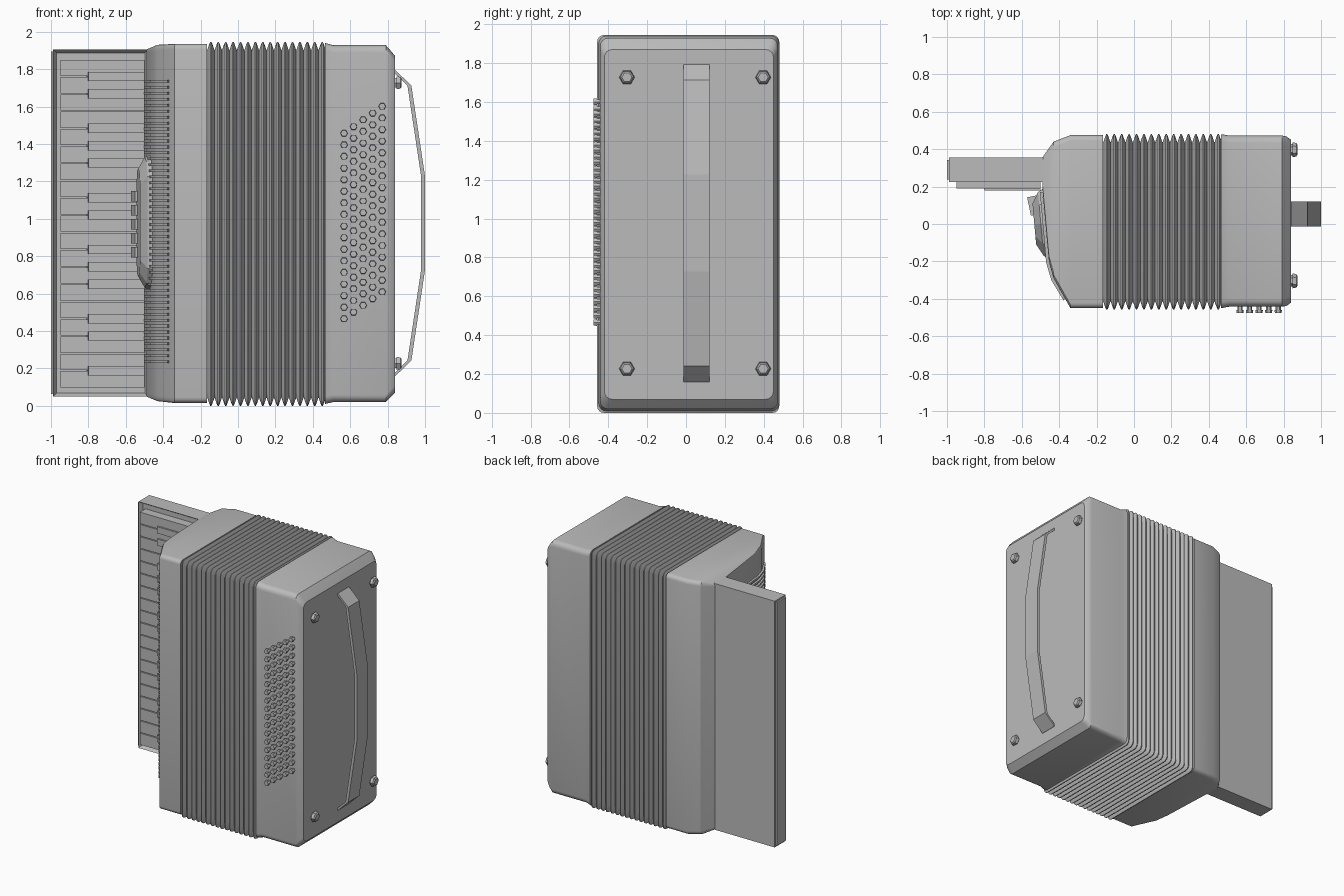
import bpy, bmesh, math
from mathutils import Matrix, Vector

if "Cube" in bpy.data.objects:
    bpy.data.objects.remove(bpy.data.objects["Cube"])

grey = bpy.data.materials.new("plain grey")
grey.use_nodes = True
COLOUR = (0.5, 0.5, 0.5, 1)
grey.diffuse_color = COLOUR
grey.node_tree.nodes["Principled BSDF"].inputs["Base Color"].default_value = COLOUR


def finish(bm, name, smooth=False):
    bmesh.ops.recalc_face_normals(bm, faces=bm.faces)
    mesh = bpy.data.meshes.new(name)
    bm.to_mesh(mesh)
    bm.free()
    mesh.materials.append(grey)
    obj = bpy.data.objects.new(name, mesh)
    bpy.context.collection.objects.link(obj)
    if smooth:
        bpy.ops.object.select_all(action="DESELECT")
        bpy.context.view_layer.objects.active = obj
        obj.select_set(True)
        bpy.ops.object.shade_smooth_by_angle(angle=math.radians(25))
    return obj


def add_box(bm, x0, x1, y0, y1, z0, z1):
    size = Matrix.Diagonal((x1 - x0, y1 - y0, z1 - z0, 1))
    centre = Matrix.Translation(((x0 + x1) / 2, (y0 + y1) / 2, (z0 + z1) / 2))
    return bmesh.ops.create_cube(bm, size=1, matrix=centre @ size)["verts"]


def add_loft(bm, rings):
    """Skin a closed solid over rings of equal length."""
    loops = [[bm.verts.new(p) for p in ring] for ring in rings]
    n = len(loops[0])
    for a, b in zip(loops, loops[1:]):
        for i in range(n):
            bm.faces.new((a[i], a[(i + 1) % n], b[(i + 1) % n], b[i]))
    bm.faces.new(loops[0])
    bm.faces.new(loops[-1])


def rounded(x, y0, y1, z0, z1, r, steps=4):
    """Rounded rectangle across the x axis."""
    corners = ((y1 - r, z1 - r), (y0 + r, z1 - r), (y0 + r, z0 + r), (y1 - r, z0 + r))
    ring = []
    for q, (cy, cz) in enumerate(corners):
        for s in range(steps + 1):
            a = math.pi / 2 * (q + s / steps)
            ring.append((x, cy + r * math.cos(a), cz + r * math.sin(a)))
    return ring


def body(name, sections):
    bm = bmesh.new()
    add_loft(bm, [rounded(*s) for s in sections])
    return finish(bm, name, True)


# Treble and bass casings
body("treble_casing", [
    (-0.165, -0.45, 0.475, 0.015, 1.935, 0.03),
    (-0.34, -0.45, 0.475, 0.015, 1.935, 0.03),
    (-0.43, -0.29, 0.44, 0.025, 1.93, 0.03),
    (-0.455, -0.2, 0.405, 0.035, 1.92, 0.03),
    (-0.49, 0.2, 0.355, 0.05, 1.905, 0.02)])
body("bass_casing", [
    (0.465, -0.45, 0.48, 0.01, 1.94, 0.04),
    (0.51, -0.442, 0.473, 0.02, 1.928, 0.04),
    (0.79, -0.442, 0.473, 0.02, 1.928, 0.04),
    (0.815, -0.438, 0.468, 0.045, 1.9, 0.04),
    (0.84, -0.42, 0.45, 0.07, 1.87, 0.04)])

# Bellows: repeated folds with narrow rounded peaks
FOLDS, START, END = 16, -0.165, 0.47
pitch = (END - START) / FOLDS
folds = []
for i in range(FOLDS):
    for t, d in ((0, 0.045), (0.3, 0.01), (0.42, 0), (0.58, 0), (0.7, 0.01)):
        folds.append((START + pitch * (i + t), d))
folds.append((END, 0.045))
body("bellows", [(x, -0.457 + d, 0.48 - d, d, 1.945 - d, 0.035) for x, d in folds])

# Keyboard bed with a raised rim
bm = bmesh.new()
add_box(bm, -1, -0.48, 0.225, 0.355, 0.05, 1.905)
uprights = [e for e in bm.edges if all(v.co.x < -0.9 for v in e.verts)]
bmesh.ops.bevel(bm, geom=uprights, offset=0.012, segments=2, affect="EDGES")
bm.normal_update()
front = [min(bm.faces, key=lambda f: f.calc_center_median().y)]
bmesh.ops.inset_region(bm, faces=front, thickness=0.026)
bmesh.ops.translate(bm, verts=front[0].verts, vec=(0, 0.03, 0))
finish(bm, "keyboard_bed")

# Piano keys
KEY, TOP = 0.0925, 1.853
bm = bmesh.new()
for k in range(19):
    z = TOP - k * KEY
    add_box(bm, -0.95, -0.5, 0.19, 0.256, z - KEY + 0.003, z - 0.003)
finish(bm, "natural_keys")
bm = bmesh.new()
for k in range(1, 19):
    if k not in (3, 7, 10, 14, 17):
        z = TOP - k * KEY
        key = add_box(bm, -0.81, -0.5, 0.178, 0.22, z - 0.025, z + 0.025)
        for v in key:
            if v.co.y < 0.2 and v.co.x < -0.7:
                v.co.x += 0.012
finish(bm, "sharp_keys")

# Grille slats wrapped over the sloping treble face
bm = bmesh.new()
path = [(-0.488, 0.17), (-0.455, -0.2), (-0.43, -0.29), (-0.37, -0.397)]
outer = [(-0.503, 0.17), (-0.47, -0.205), (-0.442, -0.3), (-0.376, -0.41)]
outline = path + outer[::-1]
SLATS = 48
for i in range(SLATS):
    z = 0.235 + i * 1.5 / (SLATS - 1)
    add_loft(bm, [[(x, y, z + s) for x, y in outline] for s in (-0.007, 0.007)])
finish(bm, "grille_slats")

# Register switch plate on the sloping face
bm = bmesh.new()


def plate_ring(half_y, half_z, lift):
    ring = []
    for u, v in ((1, 0.7), (0.6, 0.95), (0, 1), (-0.6, 0.92), (-1, 0.7),
                 (-1, -0.7), (-0.6, -0.92), (0, -1), (0.6, -0.95), (1, -0.7)):
        y = u * half_y
        ring.append((-0.468 - 0.09 * y - lift, y, 0.98 + v * half_z))
    return ring


add_loft(bm, [plate_ring(0.19, 0.36, 0), plate_ring(0.17, 0.35, 0.03), plate_ring(0.11, 0.29, 0.065)])
finish(bm, "register_plate")
bm = bmesh.new()
for i in range(5):
    z = 0.82 + i * 0.075
    tab = add_box(bm, -0.562, -0.5, 0.05, 0.15, z - 0.028, z + 0.028)
    bmesh.ops.rotate(bm, verts=tab, cent=(-0.53, 0.1, z), matrix=Matrix.Rotation(0.2, 3, "Z"))
finish(bm, "register_switches")


def add_hex(bm, centre, axis, radius, tip, depth):
    """Six-sided peg with a corner pointing up."""
    turn = Vector((0, 0, 1)).rotation_difference(Vector(axis)).to_matrix().to_4x4()
    spin = Matrix.Rotation(0 if axis[0] else math.pi / 6, 4, "Z")
    bmesh.ops.create_cone(bm, cap_ends=True, segments=6, radius1=radius, radius2=tip,
                          depth=depth, matrix=Matrix.Translation(centre) @ turn @ spin)


# Slanted grid of bass buttons, each a stem and a cap
bm = bmesh.new()
for col in range(5):
    for row in range(17):
        x, z = 0.567 + col * 0.051, 0.465 + col * 0.036 + row * 0.062
        add_hex(bm, (x, -0.45, z), (0, -1, 0), 0.014, 0.014, 0.04)
        add_hex(bm, (x, -0.467, z), (0, -1, 0), 0.02, 0.018, 0.016)
for v in bm.verts:
    v.co = v.co
finish(bm, "bass_buttons")

# Four feet on the bass end
bm = bmesh.new()
for y in (-0.304, 0.397):
    for z in (0.227, 1.727):
        add_hex(bm, (0.845, y, z), (1, 0, 0), 0.03, 0.03, 0.03)
        add_hex(bm, (0.858, y, z), (1, 0, 0), 0.04, 0.036, 0.02)
        add_hex(bm, (0.871, y, z), (1, 0, 0), 0.036, 0.026, 0.008)
finish(bm, "feet")

# Hand strap: half a path mirrored about mid height
MID = 0.977
half = [(0.835, 0.817), (0.92, 0.735), (0.993, 0.25)]
centre_line = [(x, MID + h) for x, h in half] + [(x, MID - h) for x, h in half[::-1]]
bm = bmesh.new()
rings = []
for x, z in centre_line:
    rings.append([(x + dx, y, z) for dx, y in
                  ((-0.014, -0.013), (0.007, -0.013), (0.007, 0.12), (-0.014, 0.12))])
add_loft(bm, rings)
finish(bm, "hand_strap")
